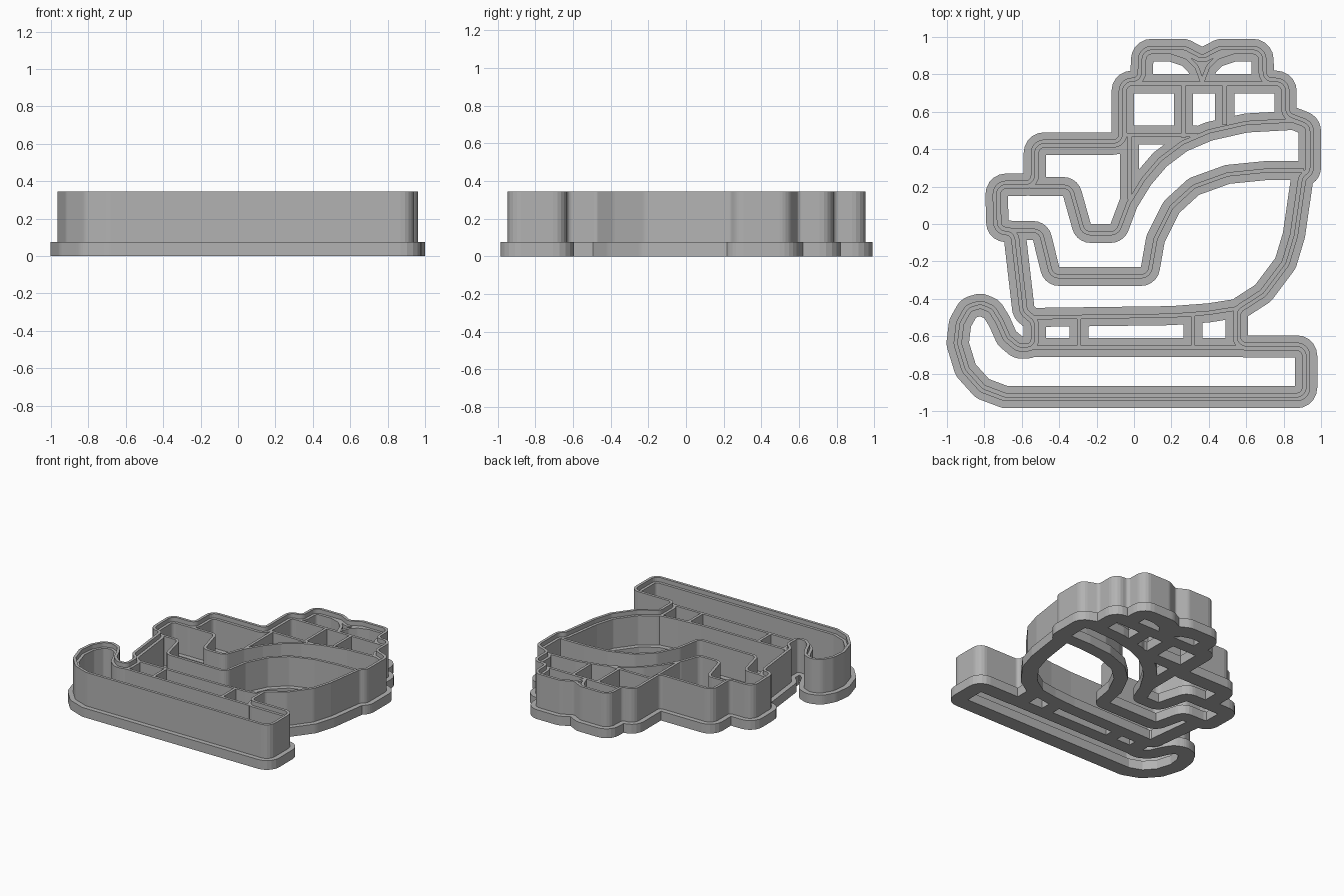
import bpy, bmesh, math
from mathutils import Vector

if "Cube" in bpy.data.objects:
    bpy.data.objects.remove(bpy.data.objects["Cube"], do_unlink=True)

plastic = bpy.data.materials.new("grey plastic")
plastic.use_nodes = True
GREY = (0.45, 0.45, 0.45, 1)
plastic.diffuse_color = GREY
plastic.node_tree.nodes["Principled BSDF"].inputs["Base Color"].default_value = GREY

BASE_TOP, LINE_TOP, RIM_TOP = 0.075, 0.31, 0.345


def offset_path(pts, off, radius, closed):
    """Path moved sideways by off (left is positive), with rounded corners."""
    pts = [Vector(p) for p in pts]
    out, n = [], len(pts)
    for i, p in enumerate(pts):
        if not closed and i in (0, n - 1):
            d = (pts[1] - p if i == 0 else p - pts[i - 1]).normalized()
            out.append(p + off * Vector((-d.y, d.x)))
            continue
        e1, e2 = p - pts[i - 1], pts[(i + 1) % n] - p
        d1, d2 = e1.normalized(), e2.normalized()
        n1, n2 = Vector((-d1.y, d1.x)), Vector((-d2.y, d2.x))
        turn = math.atan2(d1.cross(d2), d1.dot(d2))
        s = 1 if turn > 0 else -1
        half = max(math.tan(abs(turn) / 2), 1e-4)
        trim = min(radius * half, 0.48 * e1.length, 0.48 * e2.length)
        r = trim / half
        centre = p - d1 * trim + n1 * s * r
        miter = p + off * (n1 + n2) / (1 + n1.dot(n2))
        for k in range(6):
            a = turn * k / 5
            normal = Vector((n1.x * math.cos(a) - n1.y * math.sin(a),
                             n1.x * math.sin(a) + n1.y * math.cos(a)))
            out.append(miter if s * off > r else centre + (off - s * r) * normal)
    return out


def strip(name, pts, right, left, top, radius=0.05, closed=False):
    """Solid band along a path, standing on the ground."""
    bm = bmesh.new()
    sides = [offset_path(pts, o, radius, closed) for o in (right, left)]
    rings = [[bm.verts.new((v.x, v.y, z)) for v in side]
             for side in sides for z in (0, top)]
    r0, r1, l0, l1 = rings
    n = len(r0)
    for i in range(n if closed else n - 1):
        j = (i + 1) % n
        for a, b in ((r0, r1), (r1, l1), (l1, l0), (l0, r0)):
            bm.faces.new((a[i], a[j], b[j], b[i]))
    if not closed:
        bm.faces.new((r0[0], r1[0], l1[0], l0[0]))
        bm.faces.new((r0[-1], l0[-1], l1[-1], r1[-1]))
    bmesh.ops.remove_doubles(bm, verts=bm.verts, dist=0.0005)
    bmesh.ops.recalc_face_normals(bm, faces=bm.faces)
    mesh = bpy.data.meshes.new(name)
    bm.to_mesh(mesh)
    bm.free()
    mesh.materials.append(plastic)
    bpy.context.collection.objects.link(bpy.data.objects.new(name, mesh))


def inner(name, pts, radius=0.05):
    """Inner line: wide foot and thin, lower wall."""
    strip(name + "_foot", pts, -0.051, 0.051, BASE_TOP, radius)
    strip(name + "_wall", pts, -0.011, 0.011, LINE_TOP, radius)


# Outline, counter-clockwise from the runner's lower right corner
BOW = 0.365
bow_right = [(0.69, 0.76), (0.685, 0.93), (0.46, 0.93)]
bow_left = [(2 * BOW - x, y) for x, y in reversed(bow_right)]
outline = [
    (0.92, -0.925), (0.92, -0.655), (0.55, -0.655), (0.55, -0.46),
    (0.69, -0.37), (0.81, -0.21), (0.855, -0.06), (0.9, 0.25), (0.94, 0.28),
    (0.94, 0.53), (0.81, 0.58), (0.81, 0.76),
    *bow_right, (BOW, 0.88), *bow_left,
    (-0.06, 0.76), (-0.06, 0.43), (-0.53, 0.43), (-0.53, 0.21),
    (-0.735, 0.21), (-0.73, -0.035), (-0.64, -0.04), (-0.59, -0.47),
    (-0.53, -0.52), (-0.53, -0.66), (-0.62, -0.66), (-0.68, -0.61),
    (-0.72, -0.52), (-0.76, -0.455), (-0.82, -0.43), (-0.885, -0.45),
    (-0.93, -0.53), (-0.943, -0.64), (-0.9, -0.78), (-0.81, -0.88), (-0.69, -0.925)]
strip("outline_foot", outline, -0.06, 0.06, BASE_TOP, closed=True)
strip("cutting_rim", outline, -0.022, 0, RIM_TOP, closed=True)
strip("outline_step", outline, 0, 0.022, LINE_TOP, closed=True)

# Sleigh body and runner
inner("body_floor", [(-0.57, -0.5), (0.2, -0.49), (0.4, -0.475), (0.56, -0.45)])
inner("runner_top", [(-0.6, -0.66), (0.57, -0.66)])
for side, x in (("front", -0.295), ("rear", 0.315)):
    inner(side + "_strut", [(x, -0.66), (x, -0.49)])
inner("body_panel", [
    (-0.72, -0.035), (-0.5, -0.035), (-0.44, -0.28), (0.08, -0.28), (0.115, -0.08),
    (0.2, 0.09), (0.32, 0.2), (0.5, 0.265), (0.7, 0.285), (0.91, 0.287)])
inner("body_edge", [
    (-0.56, 0.2), (-0.34, 0.2), (-0.27, -0.05), (-0.09, -0.05), (-0.03, 0.11),
    (0.05, 0.24), (0.14, 0.345), (0.26, 0.435), (0.4, 0.495), (0.6, 0.54), (0.87, 0.555)])

# Gift boxes
inner("box_divider", [(-0.025, 0.47), (-0.025, 0.13)])
inner("box_floor", [(-0.05, 0.475), (0.34, 0.475)])
inner("box_lid", [(-0.04, 0.75), (0.8, 0.75)])
for side, x, low in (("left", 0.265, 0.46), ("right", 0.485, 0.53)):
    inner(side + "_ribbon", [(x, 0.75), (x, low)])

# Bow loops, mirrored about the knot
for side, s in (("left", -1), ("right", 1)):
    loop = [(0.0, 0.76), (0.03, 0.84), (0.08, 0.89), (0.17, 0.92)]
    inner(side + "_bow_loop", [(BOW + s * x, y) for x, y in loop])
